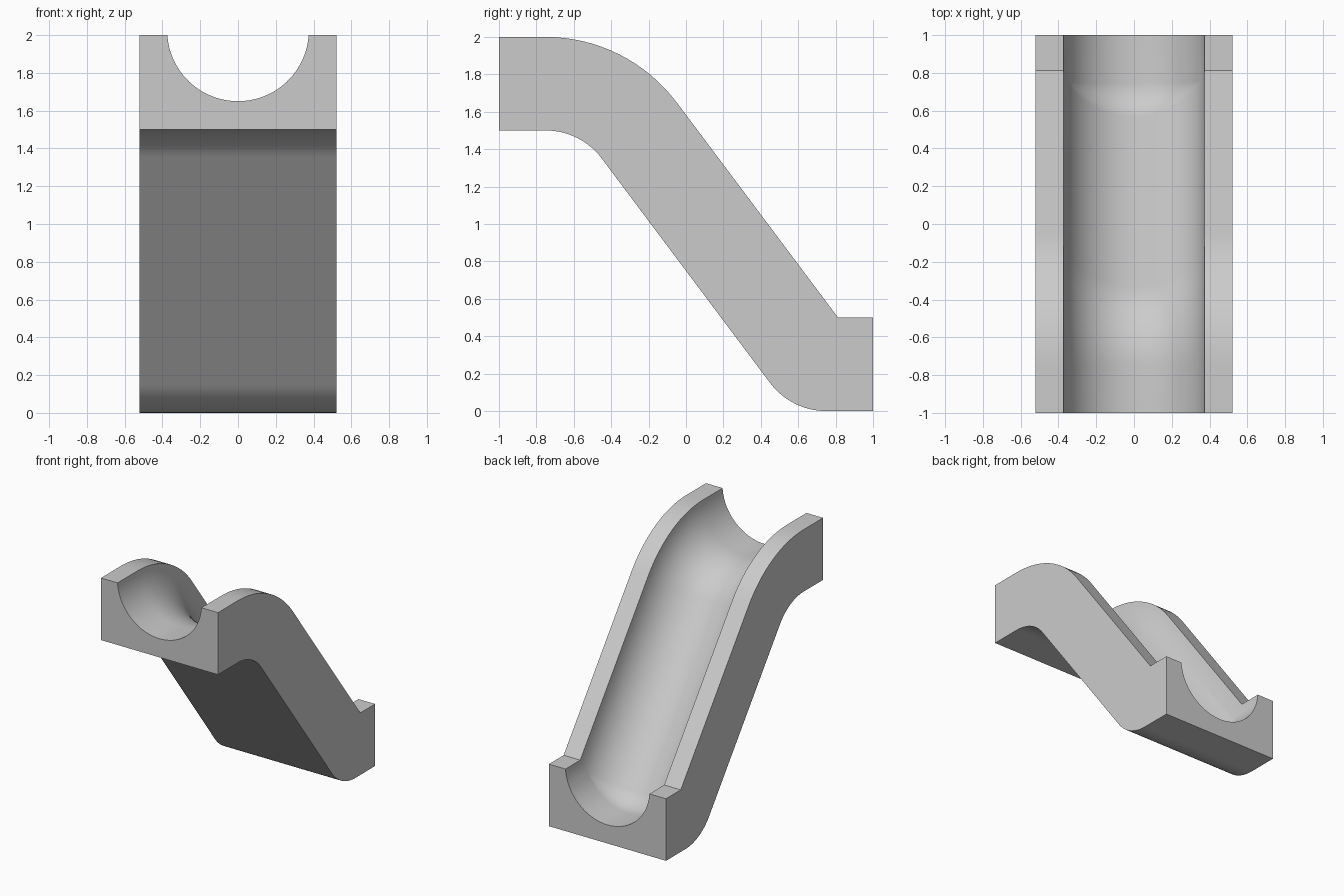
import bpy, bmesh
from math import sin, cos, pi, asin, atan2

if "Cube" in bpy.data.objects:
    bpy.data.objects.remove(bpy.data.objects["Cube"])

R = 0.375                    # inner bend radius, also the channel radius
HALF_W, THICK = 0.522, 0.5
SLOPE = atan2(4, 3)          # descent angle
STEPS, ARC = 16, 40

# U-shaped cross-section: x and height above the underside
a0 = asin(0.025 / R)
section = [(-HALF_W, 0), (HALF_W, 0), (HALF_W, THICK)]
for i in range(ARC + 1):
    a = -a0 - (pi - 2 * a0) * i / ARC
    section.append((R * cos(a), THICK + 0.025 + R * sin(a)))
section.append((-HALF_W, THICK))


def upper_bend(a, h):
    return -0.75 + (R + h) * sin(a), 1.125 + (R + h) * cos(a)


def lower_bend(a, h):
    r = R - h
    if r > 0:
        return 0.75 - r * sin(a), R - r * cos(a)
    # above the bend centre the offsets meet in a sharp mitre
    d = -r / cos(SLOPE / 2)
    return 0.75 + d * sin(SLOPE / 2), R + d * cos(SLOPE / 2)


# Stations along the chute, each mapping height to (y, z)
angles = [SLOPE * i / STEPS for i in range(STEPS + 1)]
stations = [lambda h: (-1, 1.5 + h)]
stations += [lambda h, a=a: upper_bend(a, h) for a in angles]
stations += [lambda h, a=a: lower_bend(a, h) for a in reversed(angles)]
stations += [lambda h: (1, h)]

# Loft the section through the stations and cap both ends
bm = bmesh.new()
rings = [[bm.verts.new((x, *place(h))) for x, h in section] for place in stations]
n = len(section)
for lo, hi in zip(rings, rings[1:]):
    for i in range(n):
        j = (i + 1) % n
        bm.faces.new((lo[i], lo[j], hi[j], hi[i]))
bm.faces.new(rings[0])
bm.faces.new(rings[-1])
bmesh.ops.remove_doubles(bm, verts=bm.verts, dist=1e-5)
bmesh.ops.recalc_face_normals(bm, faces=bm.faces)

mesh = bpy.data.meshes.new("slide_chute")
bm.to_mesh(mesh)
bm.free()
chute = bpy.data.objects.new("slide_chute", mesh)
bpy.context.collection.objects.link(chute)
bpy.context.view_layer.objects.active = chute
chute.select_set(True)
bpy.ops.object.shade_smooth_by_angle(angle=0.52)
